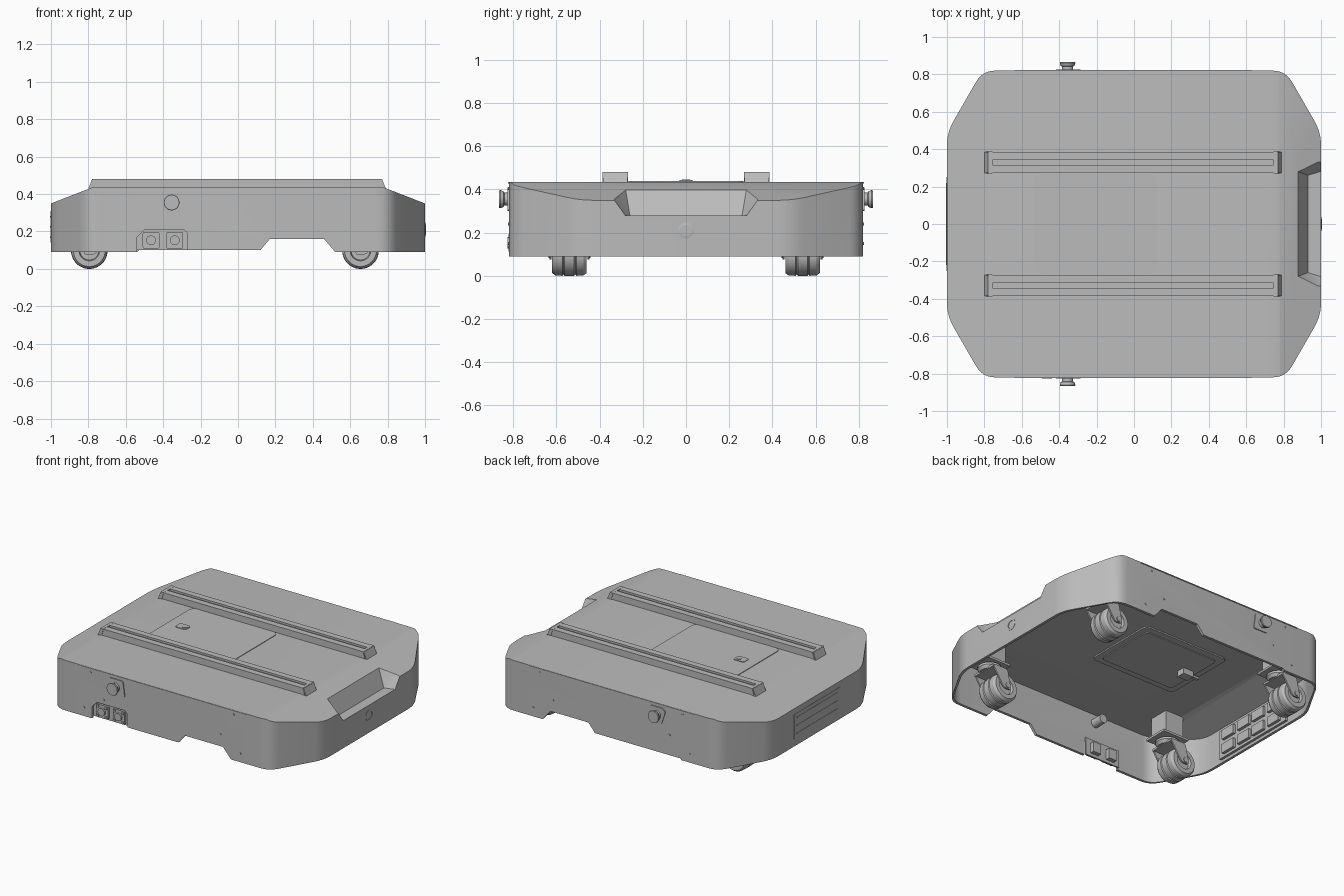
import bpy, bmesh, math
from mathutils import Vector, Matrix

cube = bpy.data.objects.get("Cube")
if cube:
    bpy.data.objects.remove(cube, do_unlink=True)

grey = bpy.data.materials.new("plain grey")
grey.use_nodes = True
grey.diffuse_color = (0.5, 0.5, 0.5, 1)
grey.node_tree.nodes["Principled BSDF"].inputs["Base Color"].default_value = (0.5, 0.5, 0.5, 1)


def finish(name, bm):
    bmesh.ops.recalc_face_normals(bm, faces=bm.faces)
    mesh = bpy.data.meshes.new(name)
    bm.to_mesh(mesh)
    bm.free()
    mesh.materials.append(grey)
    obj = bpy.data.objects.new(name, mesh)
    bpy.context.collection.objects.link(obj)
    return obj


def prism(name, pts, axis, lo, hi):
    """Extrude a flat outline along an axis."""
    place = {"x": lambda a, b, t: (t, a, b),
             "y": lambda a, b, t: (a, t, b),
             "z": lambda a, b, t: (a, b, t)}[axis]
    bm = bmesh.new()
    rings = [[bm.verts.new(place(a, b, t)) for a, b in pts] for t in (lo, hi)]
    for ring in rings:
        bm.faces.new(ring)
    n = len(pts)
    for i in range(n):
        j = (i + 1) % n
        bm.faces.new((rings[0][i], rings[0][j], rings[1][j], rings[1][i]))
    return finish(name, bm)


def rect(a0, a1, b0, b1):
    return [(a0, b0), (a1, b0), (a1, b1), (a0, b1)]


def rounded(pts, r, steps=6):
    out = []
    for i, p in enumerate(pts):
        p = Vector(p)
        a = p + (Vector(pts[i - 1]) - p).normalized() * r
        b = p + (Vector(pts[(i + 1) % len(pts)]) - p).normalized() * r
        for k in range(steps + 1):
            t = k / steps
            out.append(tuple(a * (1 - t) ** 2 + p * 2 * t * (1 - t) + b * t * t))
    return out


def box(name, x0, x1, y0, y1, z0, z1):
    return prism(name, rect(x0, x1, y0, y1), "z", z0, z1)


def lathe(name, profile, centre, axis, steps=40):
    """Turn (radius, offset) points round an axis."""
    bm = bmesh.new()
    vs = [bm.verts.new((r, 0, h)) for r, h in profile]
    edges = [bm.edges.new(pair) for pair in zip(vs, vs[1:])]
    bmesh.ops.spin(bm, geom=vs + edges, cent=(0, 0, 0), axis=(0, 0, 1),
                   angle=math.tau, steps=steps, use_merge=True)
    bmesh.ops.remove_doubles(bm, verts=bm.verts, dist=0.0002)
    turn = Vector((0, 0, 1)).rotation_difference(Vector(axis)).to_matrix().to_4x4()
    bm.transform(Matrix.Translation(centre) @ turn)
    return finish(name, bm)


def disc(name, r, h, centre, axis, steps=24):
    return lathe(name, [(0, 0), (r, 0), (r, h), (0, h)], centre, axis, steps)


def hull(name, pts):
    bm = bmesh.new()
    for p in pts:
        bm.verts.new(p)
    bmesh.ops.convex_hull(bm, input=bm.verts)
    return finish(name, bm)


def cut(target, cutter, mode="DIFFERENCE"):
    cutter.hide_render = True
    mod = target.modifiers.new("cut", "BOOLEAN")
    mod.operation, mod.object, mod.solver = mode, cutter, "EXACT"
    bpy.context.view_layer.objects.active = target
    bpy.ops.object.modifier_apply(modifier=mod.name)
    bpy.data.objects.remove(cutter, do_unlink=True)


def outline(d):
    """Eight-sided plan, inset by d."""
    q = [(1 - d, 0.49), (0.81, 0.82 - d)]
    pts = q + [(-x, y) for x, y in q[::-1]]
    pts += [(-x, -y) for x, y in pts]
    return rounded(pts, 0.07)


def side_profile(d, low):
    top = [(1.1, 0.311 - d), (0.78, 0.435 - d), (-0.78, 0.435 - d), (-1.1, 0.311 - d)]
    return low + top


def handle_hull(name, d):
    pts = []
    for s in (-1, 1):
        pts += [(0.93 - d, s * (0.26 + d), 0.28 - d), (1.06, s * (0.30 + d), 0.28 - d),
                (0.85 - d, s * (0.29 + d), 0.46), (1.06, s * (0.43 + d), 0.46)]
    return hull(name, pts)


# Hollow body shell with sloping ends and arched lower edges
body = prism("body_shell", outline(0), "z", 0.05, 0.5)
low = [(-1.1, 0.09), (-0.54, 0.09), (-0.53, 0.1), (0.12, 0.1), (0.17, 0.16),
       (0.46, 0.16), (0.52, 0.09), (1.1, 0.09)]
cut(body, prism("side_cutter", side_profile(0, low), "y", -1, 1), "INTERSECT")
cavity = prism("cavity_cutter", outline(0.018), "z", -0.1, 0.6)
cut(cavity, prism("roof_cutter", side_profile(0.02, [(-1.1, -0.05), (1.1, -0.05)]), "y", -1, 1), "INTERSECT")
cut(cavity, handle_hull("handle_wall", 0.015))
cut(body, cavity)
cut(body, handle_hull("handle_cutter", 0))
cut(body, prism("socket_cutter", [(-0.54, 0.05), (-0.27, 0.05), (-0.27, 0.19), (-0.29, 0.21),
                                  (-0.5, 0.21), (-0.54, 0.17)], "y", -0.9, -0.77))

# Twin sockets in the front recess
box("socket_plate", -0.54, -0.27, -0.80, -0.79, 0.1, 0.22)
for x in (-0.465, -0.338):
    prism("socket_frame", rounded(rect(x - 0.045, x + 0.045, 0.108, 0.198), 0.012, 3), "y", -0.815, -0.80)
    disc("socket_ring", 0.026, 0.012, (x, -0.815, 0.153), (0, -1, 0))
    box("socket_body", x - 0.03, x + 0.03, -0.79, -0.76, 0.12, 0.19)
    for dx in (-0.032, 0.032):
        for dz in (-0.032, 0.032):
            disc("socket_bolt", 0.009, 0.008, (x + dx, -0.815, 0.153 + dz), (0, -1, 0), 8)

# Stop buttons, side seams and screws on both long sides
for s in (-1, 1):
    prism("button_plate", rounded([(-0.39, 0.3), (-0.285, 0.3), (-0.3, 0.41), (-0.40, 0.41), (-0.42, 0.39)],
                                  0.012, 3), "y", s * 0.815, s * 0.826)
    lathe("stop_button", [(0, -0.1), (0.03, -0.1), (0.03, 0.022), (0.037, 0.026), (0.042, 0.04), (0.04, 0.046), (0, 0.046)],
          (-0.355, s * 0.82, 0.355), (0, s, 0))
    box("top_seam", -0.64, 0.63, s * 0.815, s * 0.824, 0.428, 0.434)
    for x, z in ((-0.55, 0.405), (0.54, 0.405), (0.44, 0.24), (0.59, 0.15), (-0.6, 0.15), (-0.45, 0.24)):
        disc("side_screw", 0.007, 0.004, (x, s * 0.82, z), (0, s, 0), 10)

# Round push switch and handle lip on the +x end
lathe("end_switch", [(0, 0.002), (0.026, 0.002), (0.026, 0.008), (0.037, 0.006), (0.037, -0.05), (0, -0.05)],
      (0.996, 0, 0.21), (1, 0, 0))

# Vent panel on the -x end, outside and inside
box("vent_panel", -1.002, -0.99, -0.25, 0.25, 0.14, 0.31)
for z in (0.17, 0.225, 0.28):
    box("vent_slat", -1.004, -0.99, -0.22, 0.22, z - 0.004, z + 0.004)
box("inner_panel", -0.985, -0.965, -0.32, 0.32, 0.11, 0.31)
for y in (-0.22, -0.07, 0.07, 0.22):
    for z in (0.16, 0.26):
        box("inner_connector", -0.966, -0.945, y - 0.055, y + 0.055, z - 0.032, z + 0.032)

# Top rails with a slot, end caps and bolts
for y in (-0.328, 0.328):
    rail = prism("top_rail", [(-0.8, 0.43), (0.79, 0.43), (0.77, 0.48), (-0.78, 0.48)], "y", y - 0.056, y + 0.056)
    cut(rail, box("slot_cutter", -0.76, 0.75, y - 0.013, y + 0.013, 0.467, 0.5))
    for x in (-0.64, -0.215, 0.21, 0.635):
        disc("rail_bolt", 0.009, 0.008, (x, y, 0.464), (0, 0, 1), 12)
    for s in (-1, 1):
        c = -0.005 + s * 0.775
        prism("rail_end_cap", [(c - 0.01, 0.43), (c + 0.01, 0.43), (c + 0.01 - s * 0.014, 0.481),
                               (c - 0.01 - s * 0.014, 0.481)], "y", y - 0.059, y + 0.059)

# Service hatch, its latch and its underside frame
hatch = rounded(rect(-0.535, 0.122, -0.266, 0.266), 0.04)
prism("service_hatch", hatch, "z", 0.43, 0.439)
prism("hatch_underside", hatch, "z", 0.406, 0.418)
prism("hatch_inner_panel", rounded(rect(-0.49, 0.08, -0.22, 0.22), 0.03), "z", 0.4, 0.41)
prism("hatch_latch", rounded(rect(-0.46, -0.38, -0.03, 0.03), 0.015), "z", 0.435, 0.443)
disc("latch_knob", 0.018, 0.006, (-0.405, 0, 0.44), (0, 0, 1))
box("latch_housing", -0.46, -0.38, -0.03, 0.03, 0.36, 0.402)
box("latch_arm", -0.52, -0.42, -0.012, 0.012, 0.375, 0.39)

# Four trailing casters
tyre = [(0, -0.06), (0.05, -0.06), (0.055, -0.08), (0.085, -0.08), (0.096, -0.065), (0.098, -0.032), (0.092, -0.027),
        (0.098, -0.022)]
tyre += [(r, -h) for r, h in tyre[::-1]]
for px in (-0.725, 0.725):
    for y in (-0.54, 0.54):
        wx = px - 0.07
        lathe("caster_wheel", tyre, (wx, y, 0.098), (0, 1, 0), 48)
        for s in (-1, 1):
            prism("caster_fork", rounded([(wx - 0.03, 0.075), (wx + 0.03, 0.075), (px + 0.05, 0.215),
                                          (px - 0.07, 0.215)], 0.02, 4),
                  "y", y + s * 0.083, y + s * 0.093)
            disc("axle_nut", 0.018, 0.008, (wx, y + s * 0.09, 0.098), (0, s, 0), 6)
        box("fork_bridge", px - 0.065, px + 0.045, y - 0.09, y + 0.09, 0.2, 0.215)
        lathe("caster_swivel", [(0, 0.205), (0.06, 0.205), (0.075, 0.225), (0.075, 0.24), (0.055, 0.25), (0, 0.25)],
              (px, y, 0), (0, 0, 1), 32)
        box("caster_plate", px - 0.1, px + 0.1, y - 0.085, y + 0.085, 0.25, 0.265)
        box("caster_mount", px - 0.07, px + 0.07, y - 0.07, y + 0.07, 0.26, 0.42)

# Smooth the round parts and keep the edges crisp
bpy.ops.object.select_all(action="DESELECT")
for obj in bpy.context.collection.objects:
    if obj.type == "MESH" and grey.name in obj.data.materials:
        obj.select_set(True)
        bpy.context.view_layer.objects.active = obj
bpy.ops.object.shade_smooth_by_angle(angle=math.radians(30))
